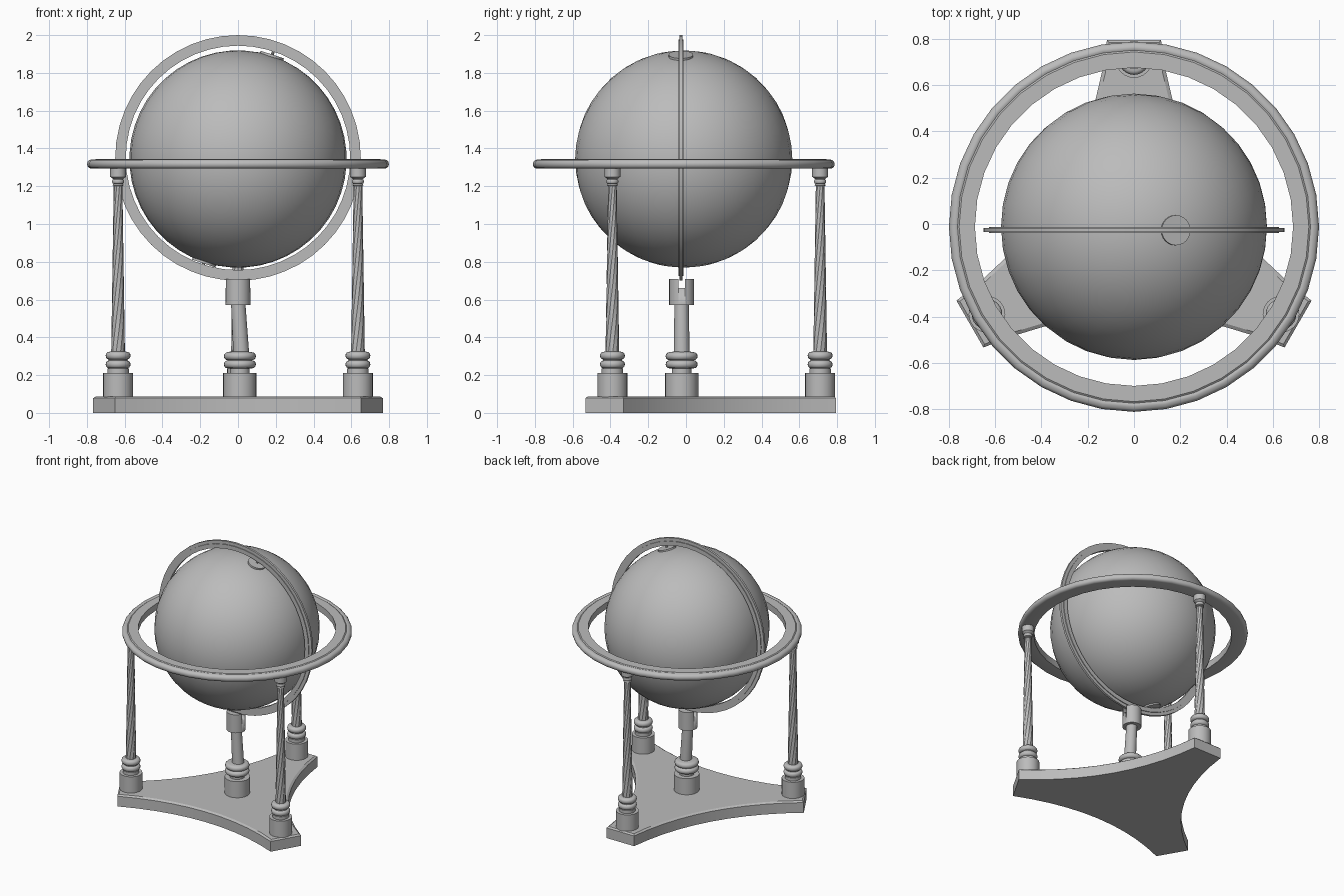
import bpy, bmesh
from math import sin, cos, pi, radians
from mathutils import Vector, Matrix

cube = bpy.data.objects.get("Cube")
if cube:
    bpy.data.objects.remove(cube)

grey = bpy.data.materials.new("plain grey")
grey.use_nodes = True
grey.diffuse_color = (0.5, 0.5, 0.5, 1)
grey.node_tree.nodes["Principled BSDF"].inputs["Base Color"].default_value = (0.5, 0.5, 0.5, 1)

MID_Y = -0.023      # centre of stand, legs and meridian
GLOBE_Y = -0.012    # centre of globe and horizon ring
GLOBE_Z = 1.344
GLOBE_R = 0.575


def finish(name, bm, angle=35):
    bmesh.ops.recalc_face_normals(bm, faces=bm.faces)
    mesh = bpy.data.meshes.new(name)
    bm.to_mesh(mesh)
    bm.free()
    mesh.materials.append(grey)
    obj = bpy.data.objects.new(name, mesh)
    bpy.context.collection.objects.link(obj)
    bpy.ops.object.select_all(action='DESELECT')
    obj.select_set(True)
    bpy.context.view_layer.objects.active = obj
    bpy.ops.object.shade_smooth_by_angle(angle=radians(angle))
    return obj


def lathe(name, profile, matrix, sides=24, closed=False, twist=0.0):
    """Turn (radius, height) points about z; closed profiles make rings."""
    bm = bmesh.new()
    rings = []
    for k, (r, z) in enumerate(profile):
        turns = [2 * pi * i / sides + twist * k for i in range(sides)]
        rings.append([bm.verts.new((r * cos(a), r * sin(a), z)) for a in turns])
    pairs = list(zip(rings, rings[1:]))
    if closed:
        pairs.append((rings[-1], rings[0]))
    else:
        bm.faces.new(rings[0])
        bm.faces.new(rings[-1])
    for low, high in pairs:
        for i in range(sides):
            j = (i + 1) % sides
            bm.faces.new((low[i], low[j], high[j], high[i]))
    bm.transform(matrix)
    return finish(name, bm)


def bead(r, z, bulge, half):
    """Rounded moulding points centred on height z."""
    angles = [pi * (i / 6 - 0.5) for i in range(7)]
    return [(r + bulge * cos(a), z + half * sin(a)) for a in angles]


def at(x, y, z=0):
    return Matrix.Translation((x, y, z))


# Base: three blunt tips joined by concave sides, with a chamfered top
outline = []
for k in range(3):
    turn = Matrix.Rotation(k * 2 * pi / 3, 3, 'Z')
    for i in range(11):
        t = i / 5 - 1
        outline.append(turn @ Vector((0.65 * t, -0.51 + 0.14 * (1 - t * t), 0)))
bm = bmesh.new()
bottom = bm.faces.new([bm.verts.new(p + Vector((0, MID_Y, 0))) for p in outline])
top = bmesh.ops.extrude_face_region(bm, geom=[bottom])["geom"]
bmesh.ops.translate(bm, verts=[g for g in top if isinstance(g, bmesh.types.BMVert)], vec=(0, 0, 0.078))
bmesh.ops.recalc_face_normals(bm, faces=bm.faces)
lid = max(bm.faces, key=lambda f: f.calc_center_median().z)
bmesh.ops.inset_region(bm, faces=[lid], thickness=0.015)
bmesh.ops.translate(bm, verts=lid.verts, vec=(0, 0, 0.01))
finish("base", bm, 20)

# Three outer legs: foot, beaded moulding, twisted column and capital
moulding = [(0.057, 0.2), (0.057, 0.235)] + bead(0.05, 0.257, 0.016, 0.02) \
    + bead(0.05, 0.303, 0.016, 0.02) + [(0.035, 0.325)]
capital = [(0.02, 1.2), (0.03, 1.205)] + bead(0.025, 1.225, 0.007, 0.012) \
    + [(0.028, 1.24), (0.042, 1.25), (0.042, 1.3)]
column = [(0.037 - 0.014 * i / 16, 0.31 + 0.91 * i / 16) for i in range(17)]
for k, side in enumerate(("back", "right", "left")):
    a = pi / 2 + k * 2 * pi / 3
    place = at(0.733 * cos(a), MID_Y + 0.733 * sin(a))
    lathe(side + "_leg_foot", [(0.079, 0.085), (0.079, 0.212)], place)
    lathe(side + "_leg_moulding", moulding, place)
    lathe(side + "_leg_column", column, place, sides=10, twist=0.2)
    lathe(side + "_leg_capital", capital, place)

# Central pedestal with a leaning column
centre = at(0.01, MID_Y)
lathe("pedestal_foot", [(0.088, 0.085), (0.088, 0.212)], centre)
lathe("pedestal_moulding", [(0.052, 0.2), (0.052, 0.235)] + bead(0.065, 0.257, 0.02, 0.021)
      + bead(0.065, 0.3, 0.02, 0.021) + [(0.04, 0.325)], centre)
lean = Matrix.Shear('XY', 4, (-0.06, 0))
lathe("pedestal_column", [(0.042, 0.31), (0.038, 0.58)], at(0.036, MID_Y) @ lean)

# Slotted cup that holds the upright ring
cup = lathe("pedestal_cup", [(0.066, 0.57), (0.066, 0.71)], at(0, MID_Y))
bm = bmesh.new()
bmesh.ops.create_cube(bm, size=1, matrix=at(0, MID_Y, 0.71) @ Matrix.Diagonal((0.3, 0.034, 0.1, 1)))
cutter = finish("slot_cutter", bm)
cutter.hide_render = True
slot = cup.modifiers.new("slot", 'BOOLEAN')
slot.operation = 'DIFFERENCE'
slot.solver = 'EXACT'
slot.object = cutter
bpy.context.view_layer.objects.active = cup
bpy.ops.object.modifier_apply(modifier="slot")
bpy.data.objects.remove(cutter)

# Horizon ring with a rounded outer edge
rim = [(0.687, 1.293), (0.687, 1.343), (0.755, 1.343), (0.762, 1.338), (0.77, 1.342)]
rim += [(0.777 + 0.022 * cos(a), 1.317 + 0.024 * sin(a)) for a in (pi / 2 - i * pi / 6 for i in range(7))]
lathe("horizon_ring", rim, at(0, GLOBE_Y), sides=36, closed=True)

# Upright meridian ring, thicker on its inner band
band = [(0.594, -0.013), (0.626, -0.013), (0.626, -0.008), (0.65, -0.008)]
band += [(r, -h) for r, h in reversed(band)]
upright = at(0, MID_Y - 0.003, 1.35) @ Matrix.Rotation(pi / 2, 4, 'X')
lathe("meridian_ring", band, upright, sides=48, closed=True)

# Globe on a tilted axis, with a disc and pin at each pole
tilt = at(0, GLOBE_Y, GLOBE_Z) @ Matrix.Rotation(radians(18.2), 4, 'Y')
bm = bmesh.new()
bmesh.ops.create_uvsphere(bm, u_segments=36, v_segments=24, radius=GLOBE_R, matrix=tilt)
finish("globe", bm)
for name, flip in (("top", 0), ("bottom", pi)):
    pole = tilt @ Matrix.Rotation(flip, 4, 'X') @ at(0, -0.015 * cos(flip), 0)
    lathe(name + "_pole_disc", [(0.065, 0.565), (0.065, 0.582)], pole)
    lathe(name + "_pole_pin", [(0.008, 0.57), (0.008, 0.62)], pole, sides=10)
